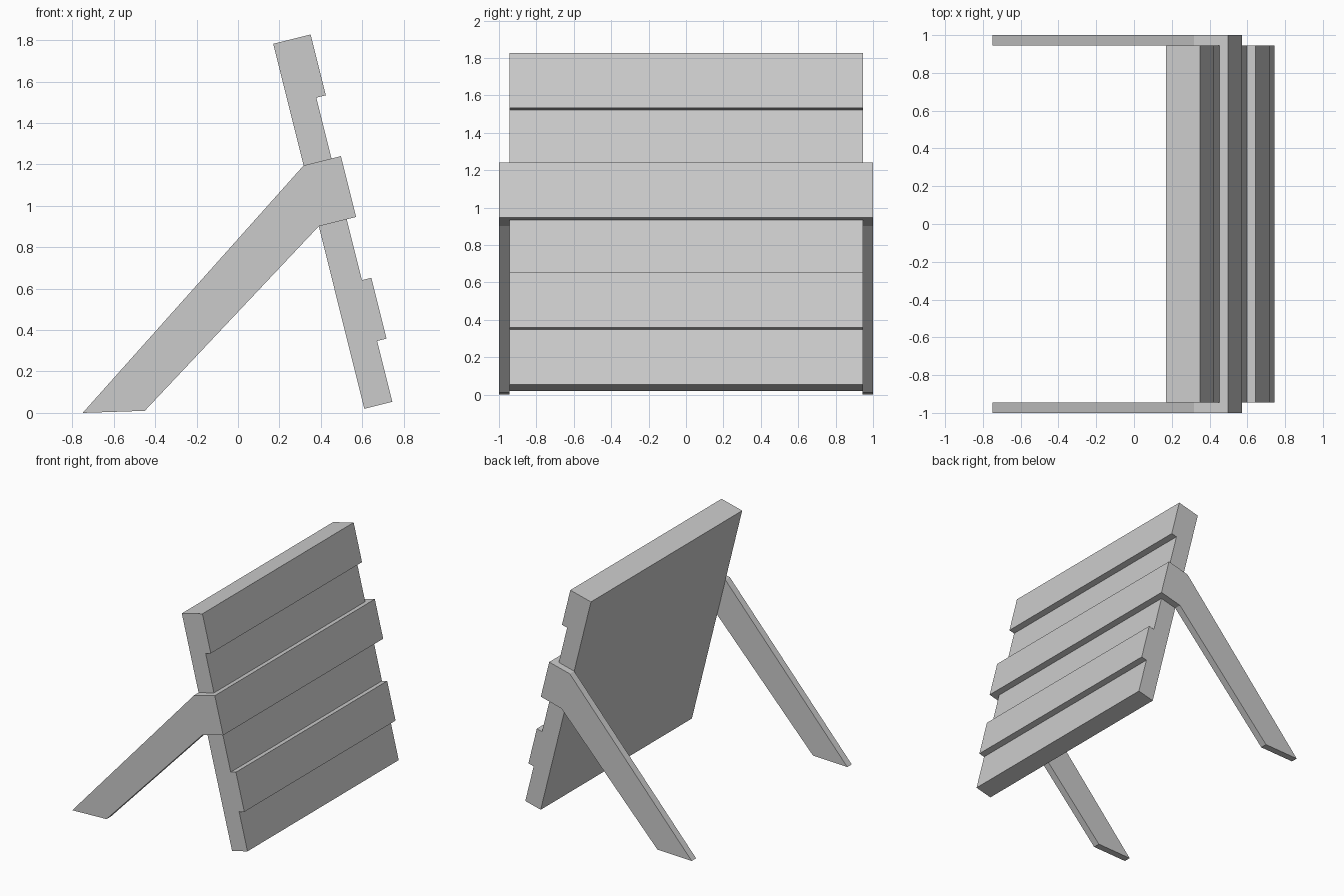
import bpy
import bmesh
from mathutils import Vector

if "Cube" in bpy.data.objects:
    bpy.data.objects.remove(bpy.data.objects["Cube"])

TOP = Vector((0.17, 1.782))                # upper back corner of the panel (x, z)
BOTTOM = Vector((0.61, 0.02))              # lower back corner of the panel
DOWN = (BOTTOM - TOP).normalized()
OUT = Vector((-DOWN.y, DOWN.x))            # towards the slatted face
SLATS = 6
PITCH = (BOTTOM - TOP).length / SLATS
THICK, THIN = 0.186, 0.139
INNER, OUTER = 0.945, 1.0


def on_panel(slat, depth):
    """Point in x-z at a slat boundary and a depth from the panel back."""
    return TOP + DOWN * (PITCH * slat) + OUT * depth


def extrude_profile(name, points, y0, y1):
    bm = bmesh.new()
    face = bm.faces.new([bm.verts.new((p[0], y0, p[1])) for p in points])
    ext = bmesh.ops.extrude_face_region(bm, geom=[face])
    verts = [g for g in ext["geom"] if isinstance(g, bmesh.types.BMVert)]
    bmesh.ops.translate(bm, vec=(0, y1 - y0, 0), verts=verts)
    bmesh.ops.recalc_face_normals(bm, faces=bm.faces)
    mesh = bpy.data.meshes.new(name)
    bm.to_mesh(mesh)
    bm.free()
    obj = bpy.data.objects.new(name, mesh)
    bpy.context.collection.objects.link(obj)
    return obj


# Leaning panel: alternating thick and thin slats on a flat back
profile = [on_panel(0, 0)]
for i in range(SLATS):
    depth = THICK if i % 2 == 0 else THIN
    profile += [on_panel(i, depth), on_panel(i + 1, depth)]
profile.append(on_panel(SLATS, 0))
extrude_profile("slatted_panel", profile, -INNER, INNER)

# Bent legs: caps the ends of the middle slat, then slopes back to the ground
leg = [(-0.75, 0.0), on_panel(2, 0), on_panel(2, THICK),
       on_panel(3, THICK), on_panel(3, 0), (-0.45, 0.01)]
legs = extrude_profile("support_legs", leg, INNER, OUTER)
mirror = legs.modifiers.new("Mirror", 'MIRROR')
mirror.use_axis = (False, True, False)
